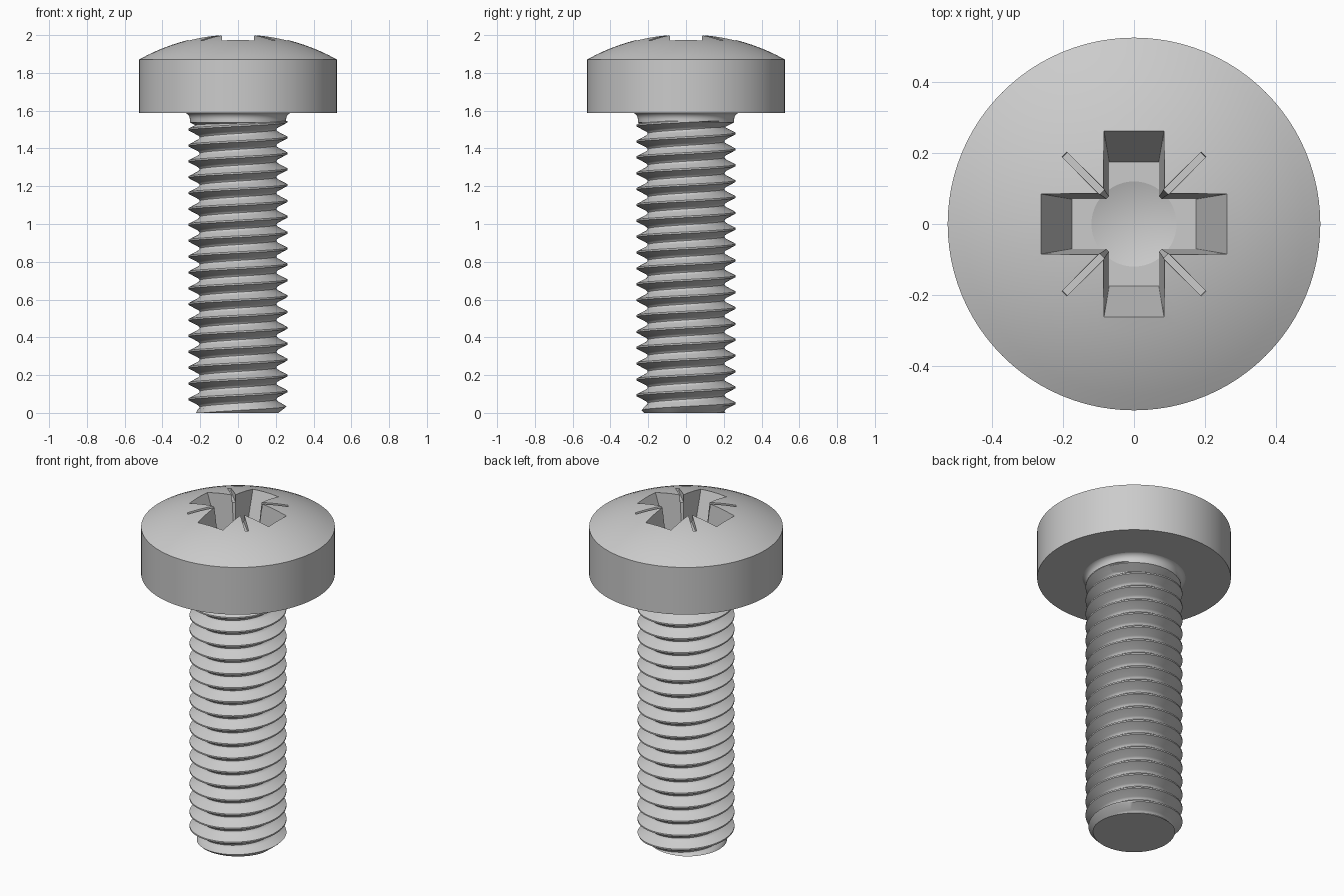
import bpy, bmesh, math
from mathutils import Matrix

if "Cube" in bpy.data.objects:
    bpy.data.objects.remove(bpy.data.objects["Cube"])

PITCH = 0.084
SEG = 96


def add_mesh(name, bm):
    bmesh.ops.remove_doubles(bm, verts=bm.verts, dist=1e-5)
    bmesh.ops.dissolve_degenerate(bm, edges=bm.edges, dist=1e-5)
    bmesh.ops.recalc_face_normals(bm, faces=bm.faces)
    me = bpy.data.meshes.new(name)
    bm.to_mesh(me)
    bm.free()
    ob = bpy.data.objects.new(name, me)
    bpy.context.collection.objects.link(ob)
    return ob


def lathe(name, profile, seg=SEG):
    """Revolve (radius, z) points around z."""
    bm = bmesh.new()
    vs = [bm.verts.new((r, 0, z)) for r, z in profile]
    es = [bm.edges.new(p) for p in zip(vs, vs[1:])]
    bmesh.ops.spin(bm, geom=vs + es, cent=(0, 0, 0), axis=(0, 0, 1),
                   angle=2 * math.pi, steps=seg, use_merge=False)
    return add_mesh(name, bm)


def frustum(name, low, high, z0, z1, turn=0):
    """Tapered box from half sizes low at z0 to half sizes high at z1."""
    bm = bmesh.new()
    rings = [[bm.verts.new((sx * h[0], sy * h[1], z))
              for sx, sy in ((-1, -1), (1, -1), (1, 1), (-1, 1))]
             for h, z in ((low, z0), (high, z1))]
    bm.faces.new(rings[0])
    bm.faces.new(rings[1])
    for i in range(4):
        j = (i + 1) % 4
        bm.faces.new((rings[0][i], rings[0][j], rings[1][j], rings[1][i]))
    bm.transform(Matrix.Rotation(math.radians(turn), 4, 'Z'))
    return add_mesh(name, bm)


def smooth(ob, angle):
    bpy.ops.object.select_all(action='DESELECT')
    ob.select_set(True)
    bpy.context.view_layer.objects.active = ob
    bpy.ops.object.shade_smooth_by_angle(angle=math.radians(angle))


# Domed pan head
RIM, RIM_Z, APEX = 0.525, 1.87, 2.007
sag = APEX - RIM_Z
R = (RIM ** 2 + sag ** 2) / (2 * sag)
dome = []
for i in range(13):
    r = RIM * (1 - i / 12)
    dome.append((r, APEX - R + math.sqrt(R * R - r * r)))
head = lathe("head", [(0, 1.588), (RIM, 1.588)] + dome)

# Cross recess with tapered arms, corner cut, pointed floor and diagonal ticks
FLOOR = 1.74
cutters = [
    frustum("recess_arm_x", (0.175, 0.07), (0.291, 0.0894), FLOOR, 2.05),
    frustum("recess_arm_y", (0.07, 0.175), (0.0894, 0.291), FLOOR, 2.05),
    frustum("recess_corners", (0.104, 0.104), (0.138, 0.138), FLOOR + 0.002, 2.06, 45),
    lathe("recess_point", [(0, 1.70), (0.12, FLOOR - 0.001), (0.12, FLOOR + 0.01), (0, FLOOR + 0.01)], 48),
    frustum("tick_a", (0.275, 0.009), (0.291, 0.013), 1.955, 2.07, 45),
    frustum("tick_b", (0.275, 0.009), (0.291, 0.013), 1.955, 2.08, -45),
]
bpy.context.view_layer.objects.active = head
for c in cutters:
    m = head.modifiers.new(c.name, 'BOOLEAN')
    m.operation = 'DIFFERENCE'
    m.solver = 'EXACT'
    m.object = c
    bpy.ops.object.modifier_apply(modifier=m.name)
for c in cutters:
    bpy.data.objects.remove(c)
smooth(head, 20)

# Threaded shank: helical rows, clamped flat at both ends
SHAPE = [(0.0, 0.2625), (0.05, 0.2625), (0.34, 0.215), (0.42, 0.206), (0.5, 0.203)]
ROWS = [0.05, 0.34, 0.42, 0.5, 0.58, 0.66, 0.95]
TOP, CREST = 1.545, 0.03


def radius(z, t):
    u = ((z - CREST) / PITCH - t) % 1
    u = min(u, 1 - u)
    for (u0, r0), (u1, r1) in zip(SHAPE, SHAPE[1:]):
        if u <= u1 + 1e-9:
            r = r0 + (r1 - r0) * (u - u0) / (u1 - u0)
            break
    return min(r, 0.222 + z)  # chamfered tip


def point(z, t):
    z = min(max(z, 0), TOP)
    r = radius(z, t)
    return (r * math.cos(2 * math.pi * t), r * math.sin(2 * math.pi * t), z)


bm = bmesh.new()
heights = [CREST + PITCH * (k + u) for k in range(-3, 20) for u in ROWS]
grid = [[bm.verts.new(point(h + PITCH * j / SEG, j / SEG)) for j in range(SEG + 1)]
        for h in heights]
for a, b in zip(grid, grid[1:]):
    for j in range(SEG):
        quad = (a[j], a[j + 1], b[j + 1], b[j])
        zs = [v.co.z for v in quad]
        if max(zs) > 0 and min(zs) < TOP:
            bm.faces.new(quad)
# Flat tip
centre = bm.verts.new((0, 0, 0))
ring = [bm.verts.new(point(0, j / SEG)) for j in range(SEG + 1)]
for j in range(SEG):
    bm.faces.new((centre, ring[j + 1], ring[j]))
bmesh.ops.delete(bm, geom=[v for v in bm.verts if not v.link_faces], context='VERTS')
smooth(add_mesh("threaded_shank", bm), 35)

# Fillet under the head
fillet = [(0.29 - 0.035 * math.sin(a), 1.59 - 0.035 * (1 - math.cos(a)))
          for a in (math.pi / 2 * i / 6 for i in range(7))]
smooth(lathe("neck_fillet", [(0.2, 1.51), (0.255, 1.538)] + fillet[::-1]), 30)
